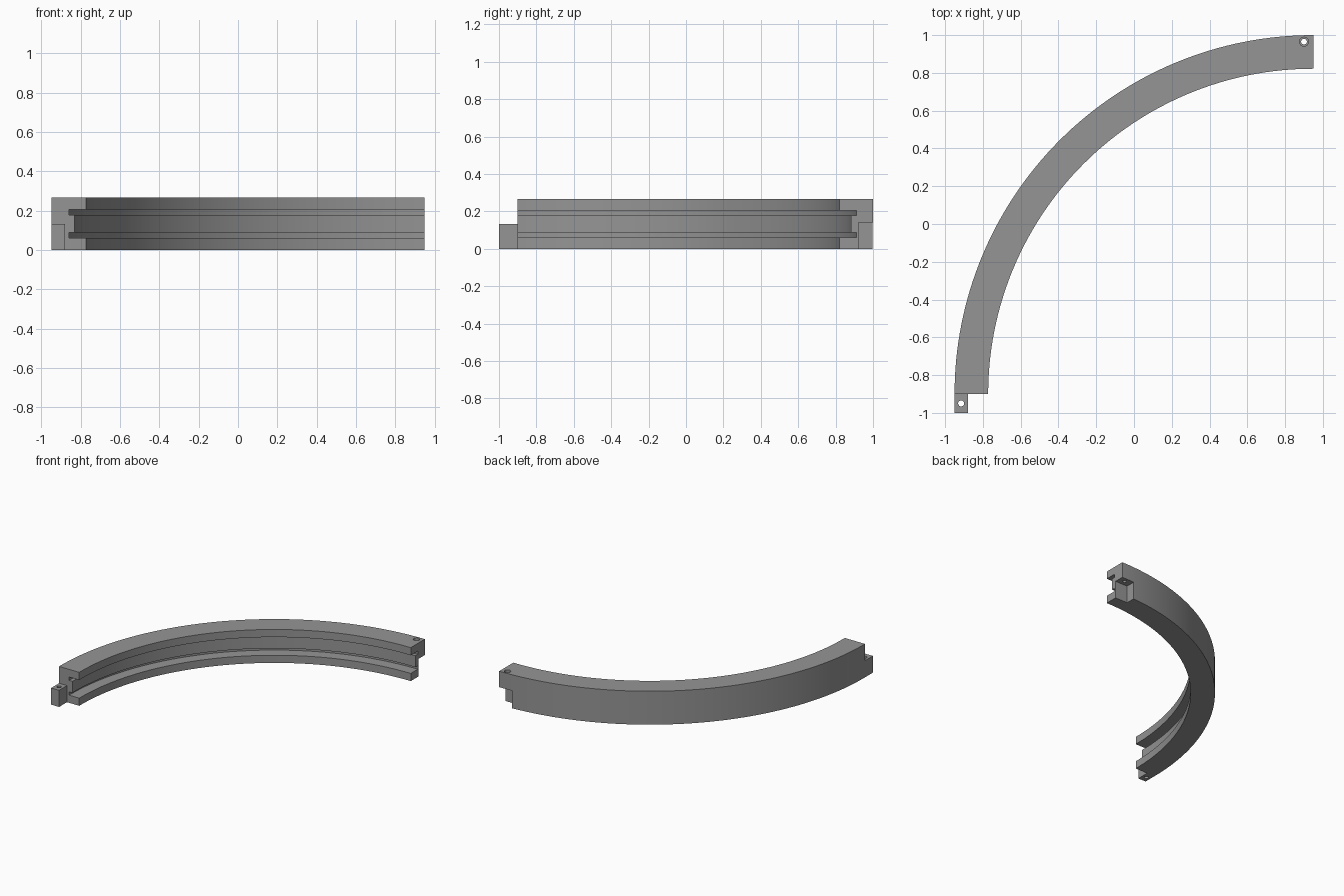
import bpy, bmesh, math
from mathutils import Matrix, Vector

if "Cube" in bpy.data.objects:
    bpy.data.objects.remove(bpy.data.objects["Cube"])

CX, CY = 0.95, -0.9      # centre of the arc
R_OUT, R_IN, H = 1.9, 1.722, 0.267
SEGMENTS = 64

grey = bpy.data.materials.new("grey")
grey.diffuse_color = (0.3, 0.3, 0.3, 1)
grey.use_nodes = True
grey.node_tree.nodes["Principled BSDF"].inputs["Base Color"].default_value = grey.diffuse_color


def make_object(name, bm):
    bmesh.ops.recalc_face_normals(bm, faces=bm.faces)
    mesh = bpy.data.meshes.new(name)
    bm.to_mesh(mesh)
    bm.free()
    mesh.materials.append(grey)
    obj = bpy.data.objects.new(name, mesh)
    bpy.context.collection.objects.link(obj)
    return obj


def box(name, lo, hi):
    bm = bmesh.new()
    bmesh.ops.create_cube(bm, size=1)
    for v in bm.verts:
        v.co = Vector([lo[i] + (v.co[i] + 0.5) * (hi[i] - lo[i]) for i in range(3)])
    return make_object(name, bm)


def cylinder(name, x, y, r, z0, z1):
    bm = bmesh.new()
    bmesh.ops.create_cone(bm, cap_ends=True, segments=24, radius1=r, radius2=r,
                          depth=z1 - z0, matrix=Matrix.Translation((x, y, (z0 + z1) / 2)))
    return make_object(name, bm)


def cut(obj, cutter):
    mod = obj.modifiers.new(cutter.name, 'BOOLEAN')
    mod.operation = 'DIFFERENCE'
    mod.solver = 'EXACT'
    mod.object = cutter
    bpy.context.view_layer.objects.active = obj
    bpy.ops.object.modifier_apply(modifier=mod.name)
    bpy.data.objects.remove(cutter)


# Curved rail: channel profile with two undercut grooves, swept a quarter turn
R_WALL, R_GROOVE = 1.782, 1.811
lower = [(R_OUT, 0), (R_IN, 0), (R_IN, 0.061), (R_GROOVE, 0.061),
         (R_GROOVE, 0.088), (R_WALL, 0.088)]
profile = lower + [(r, H - z) for r, z in reversed(lower)]
bm = bmesh.new()
rings = []
for i in range(SEGMENTS + 1):
    a = math.pi / 2 * (1 + i / SEGMENTS)
    rings.append([bm.verts.new((CX + r * math.cos(a), CY + r * math.sin(a), z))
                  for r, z in profile])
n = len(profile)
for a, b in zip(rings, rings[1:]):
    for j in range(n):
        k = (j + 1) % n
        bm.faces.new((a[j], a[k], b[k], b[j]))
bm.faces.new(rings[0])
bm.faces.new(rings[-1])
rail = make_object("curved_rail", bm)

# Notch under the far end, with a counterbored screw hole above it
cut(rail, box("notch_cutter", (0.84, 0.922, -0.05), (1.0, 1.05, 0.14)))
cut(rail, cylinder("screw_cutter", 0.9, 0.965, 0.015, 0.1, 0.3))
cut(rail, cylinder("head_cutter", 0.9, 0.965, 0.024, 0.225, 0.3))

# Tongue on the near end, with a matching hole
tongue = box("joint_tongue", (-0.95, -1.0, 0), (-0.88, -0.9, 0.133))
cut(tongue, cylinder("tongue_cutter", -0.915, -0.95, 0.016, -0.05, 0.2))

# Smooth curves, sharp edges
for obj in (rail, tongue):
    bpy.ops.object.select_all(action='DESELECT')
    obj.select_set(True)
    bpy.context.view_layer.objects.active = obj
    bpy.ops.object.shade_smooth_by_angle(angle=math.radians(30))
